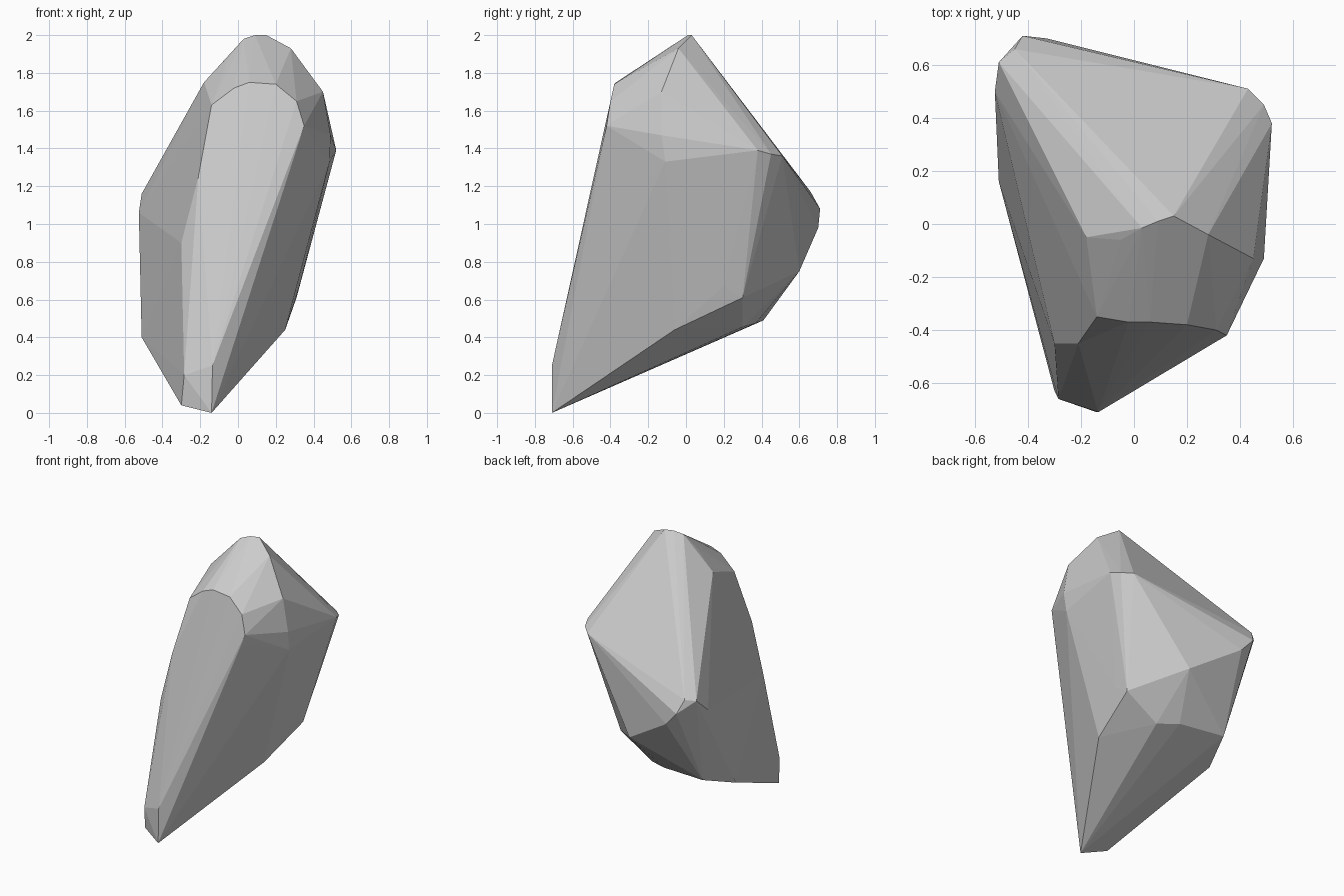
import bpy, bmesh

# Corner groups of the chipped boulder; the hull spans its flat facets
foot = [(-.14, -.71, 0), (-.135, -.71, .25), (-.30, -.63, .04), (-.285, -.66, .20)]
underside = [(-.51, .16, .40), (-.42, .41, .49), (-.08, .37, .475), (.06, .30, .455),
             (.25, -.06, .44), (.31, .30, .61), (.325, .20, .67), (.03, .60, .75)]
back_corner = [(-.525, .50, 1.06), (-.51, .61, 1.16), (-.45, .66, 1.17),
               (-.42, .71, 1.08), (-.33, .70, .98)]
right_corner = [(.52, .38, 1.39), (.49, .45, 1.37), (.43, .51, 1.36),
                (.49, -.13, 1.47), (.485, -.11, 1.33), (.45, -.13, 1.70)]
crown = [(.15, .03, 2.0), (.09, .01, 2.0), (.03, -.015, 1.98),
         (.28, -.04, 1.93), (-.05, -.06, 1.88), (-.18, -.05, 1.75)]
front_ridge = [(-.14, -.35, 1.63), (-.02, -.37, 1.72), (.06, -.37, 1.75), (.20, -.38, 1.74),
               (.31, -.40, 1.65), (.35, -.42, 1.52), (.33, -.43, 1.45),
               (-.21, -.45, 1.25), (-.30, -.45, .90)]

# Boulder
bm = bmesh.new()
for group in (foot, underside, back_corner, right_corner, crown, front_ridge):
    for co in group:
        bm.verts.new(co)
hull = bmesh.ops.convex_hull(bm, input=bm.verts)
spare = {v for v in hull["geom_interior"] + hull["geom_unused"]
         if isinstance(v, bmesh.types.BMVert)}
bmesh.ops.delete(bm, geom=list(spare), context='VERTS')
bmesh.ops.recalc_face_normals(bm, faces=bm.faces)

mesh = bpy.data.meshes.new("boulder")
bm.to_mesh(mesh)
bm.free()
bpy.context.collection.objects.link(bpy.data.objects.new("boulder", mesh))
